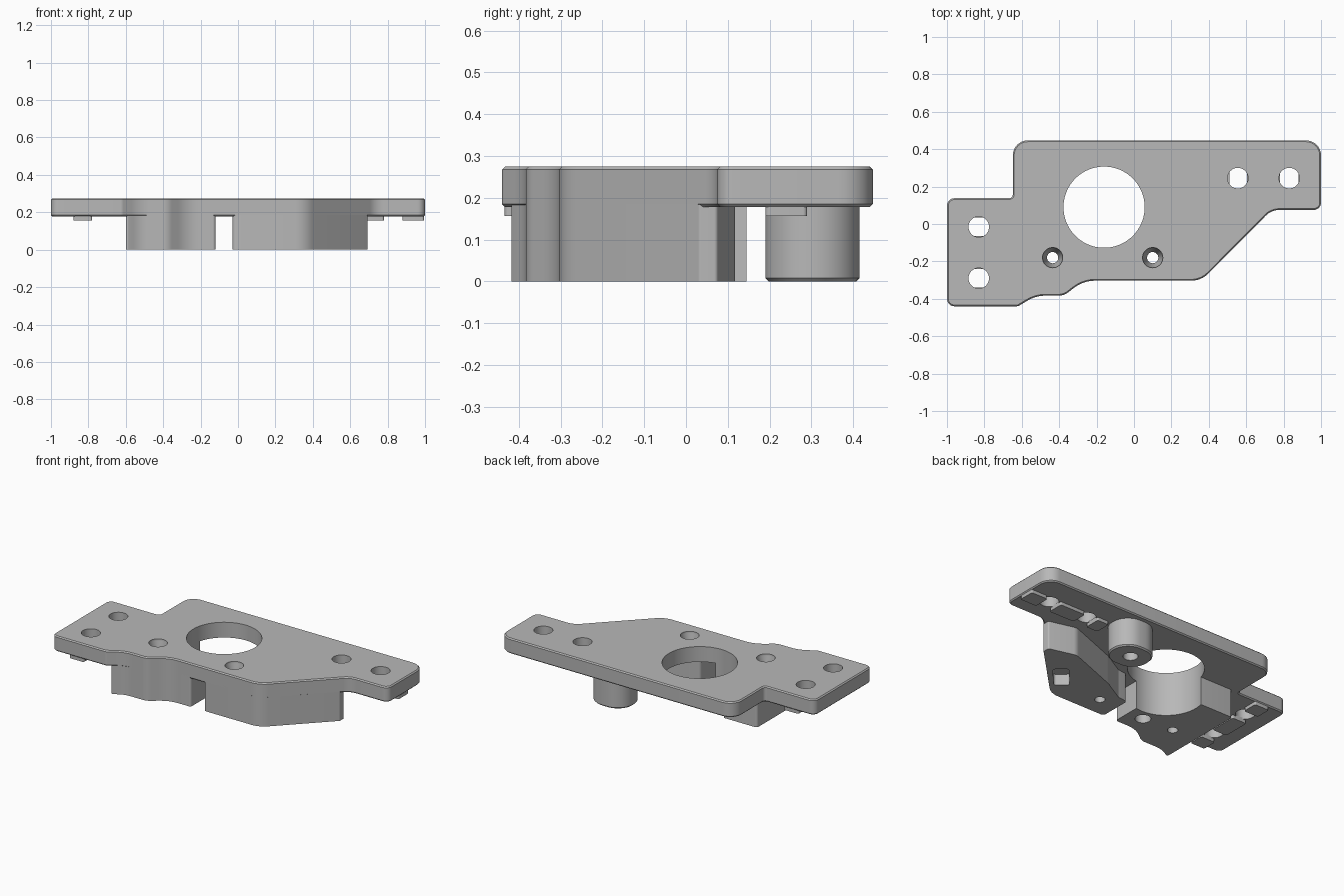
import bpy, bmesh
from math import sin, cos, pi, tan, radians
from mathutils import Vector

if "Cube" in bpy.data.objects:
    bpy.data.objects.remove(bpy.data.objects["Cube"])

grey = bpy.data.materials.new("light_grey")
grey.use_nodes = True
colour = (0.48, 0.48, 0.48, 1)
grey.diffuse_color = colour
grey.node_tree.nodes["Principled BSDF"].inputs["Base Color"].default_value = colour

PLATE_BOTTOM, PLATE_TOP = 0.178, 0.275


def fillet(corners, steps=8):
    """Round each (x, y, radius) corner of a closed outline."""
    out = []
    n = len(corners)
    for i, (x, y, r) in enumerate(corners):
        p = Vector((x, y))
        a = Vector(corners[i - 1][:2]) - p
        b = Vector(corners[(i + 1) % n][:2]) - p
        if r == 0:
            out.append(p)
            continue
        half = a.angle(b) / 2
        dist = min(r / tan(half), a.length * 0.48, b.length * 0.48)
        radius = dist * tan(half)
        a.normalize()
        b.normalize()
        centre = p + (a + b).normalized() * radius / sin(half)
        start, end = p + a * dist - centre, p + b * dist - centre
        turn = start.angle_signed(end)
        for k in range(steps + 1):
            t = -turn * k / steps
            out.append(centre + Vector((start.x * cos(t) - start.y * sin(t),
                                        start.x * sin(t) + start.y * cos(t))))
    return out


def make_object(name, bm):
    bmesh.ops.recalc_face_normals(bm, faces=bm.faces)
    mesh = bpy.data.meshes.new(name)
    bm.to_mesh(mesh)
    bm.free()
    mesh.materials.append(grey)
    obj = bpy.data.objects.new(name, mesh)
    bpy.context.collection.objects.link(obj)
    return obj


def add_prism(bm, points, low, high):
    face = bm.faces.new([bm.verts.new((p[0], p[1], low)) for p in points])
    top = bmesh.ops.extrude_face_region(bm, geom=[face])["geom"]
    verts = [g for g in top if isinstance(g, bmesh.types.BMVert)]
    bmesh.ops.translate(bm, verts=verts, vec=(0, 0, high - low))


def prism(name, corners, low, high):
    bm = bmesh.new()
    add_prism(bm, fillet(corners), low, high)
    return make_object(name, bm)


def add_lathe(bm, x, y, rings, sides=48):
    """Closed turned solid from (radius, height) rings."""
    loops = [[bm.verts.new((x + r * cos(2 * pi * k / sides), y + r * sin(2 * pi * k / sides), z))
              for k in range(sides)] for r, z in rings]
    bm.faces.new(loops[0])
    bm.faces.new(loops[-1])
    for low, high in zip(loops, loops[1:]):
        for k in range(sides):
            j = (k + 1) % sides
            bm.faces.new((low[k], low[j], high[j], high[k]))


def rectangle(x0, x1, y0, y1, r):
    return [(x0, y0, r), (x1, y0, r), (x1, y1, r), (x0, y1, r)]


def activate(obj):
    bpy.ops.object.select_all(action="DESELECT")
    obj.select_set(True)
    bpy.context.view_layer.objects.active = obj


def chamfer(obj, width):
    activate(obj)
    mod = obj.modifiers.new("chamfer", "BEVEL")
    mod.width = width
    mod.segments = 1
    mod.limit_method = "ANGLE"
    mod.angle_limit = radians(60)
    bpy.ops.object.modifier_apply(modifier=mod.name)


def cut(obj, cutter):
    activate(obj)
    mod = obj.modifiers.new("holes", "BOOLEAN")
    mod.operation = "DIFFERENCE"
    mod.solver = "EXACT"
    mod.object = cutter
    bpy.ops.object.modifier_apply(modifier=mod.name)


# Hole cutters
bm = bmesh.new()
add_lathe(bm, -0.16, 0.09, [(0.217, -0.1), (0.217, 0.4)], 96)
for x, y in [(0.555, 0.245), (0.83, 0.245), (-0.83, -0.015), (-0.83, -0.29)]:
    add_lathe(bm, x, y, [(0.055, -0.1), (0.055, 0.4)])
for x in (-0.435, 0.1):
    add_lathe(bm, x, -0.18, [(0.03, -0.1), (0.03, 0.21), (0.054, 0.262), (0.054, 0.4)])
add_lathe(bm, -0.225, -0.19, [(0.045, -0.1), (0.045, 0.12)])
add_lathe(bm, 0.28, 0.303, [(0.042, -0.1), (0.042, 0.12)])
direction, side = Vector((0.66, 0.75)), Vector((0.75, -0.66))
slot = [Vector((0.43, -0.125)) + direction * a + side * b
        for a, b in [(-0.09, -0.045), (0.09, -0.045), (0.09, 0.045), (-0.09, 0.045)]]
add_prism(bm, fillet([(p.x, p.y, 0.015) for p in slot]), -0.1, 0.07)
holes = make_object("hole_cutters", bm)
holes.hide_render = True

# Top plate
wavy = [(-0.525, -0.383, 0.25), (-0.375, -0.383, 0.08), (-0.27, -0.303, 0.3)]
plate = prism("top_plate", [(-1, -0.44, 0.04), (-0.62, -0.44, 0.03)] + wavy + [
    (0.36, -0.303, 0.13), (0.735, 0.075, 0.1), (1, 0.075, 0.04), (1, 0.447, 0.08),
    (-0.648, 0.447, 0.08), (-0.648, 0.138, 0.02), (-1, 0.138, 0.04)],
    PLATE_BOTTOM, PLATE_TOP)
chamfer(plate, 0.007)

# Blocks under the plate
left_block = prism("curved_block", [(-0.6, -0.425, 0.01)] + wavy + [
    (-0.12, -0.303, 0.015), (-0.12, 0, 0), (-0.3, 0.145, 0), (-0.6, 0.145, 0.015)], 0, 0.2)
right_block = prism("angled_block", [
    (-0.03, -0.303, 0.02), (0.36, -0.303, 0.13), (0.692, 0.032, 0.01), (0.692, 0.075, 0.01),
    (0.52, 0.12, 0.06), (0.18, -0.01, 0.15), (0.04, -0.09, 0.05), (-0.03, -0.1, 0.02)], 0, 0.2)

# Round post
post = prism("round_post", rectangle(0.155, 0.41, 0.19, 0.415, 0.112), 0, 0.2)
chamfer(post, 0.008)

for part in (plate, left_block, right_block, post):
    cut(part, holes)
bpy.data.objects.remove(holes)

# Locating strips beside the mounting holes
parts = [plate, left_block, right_block, post]
for x0, x1 in [(0.43, 0.51), (0.605, 0.78), (0.88, 0.994)]:
    parts.append(prism("right_strip", rectangle(x0, x1, 0.19, 0.29, 0.01), 0.157, 0.185))
for y0, y1 in [(-0.434, -0.34), (-0.24, -0.065), (0.035, 0.132)]:
    parts.append(prism("left_strip", rectangle(-0.88, -0.78, y0, y1, 0.01), 0.157, 0.185))

for part in parts:
    activate(part)
    bpy.ops.object.shade_smooth_by_angle(angle=radians(30))
